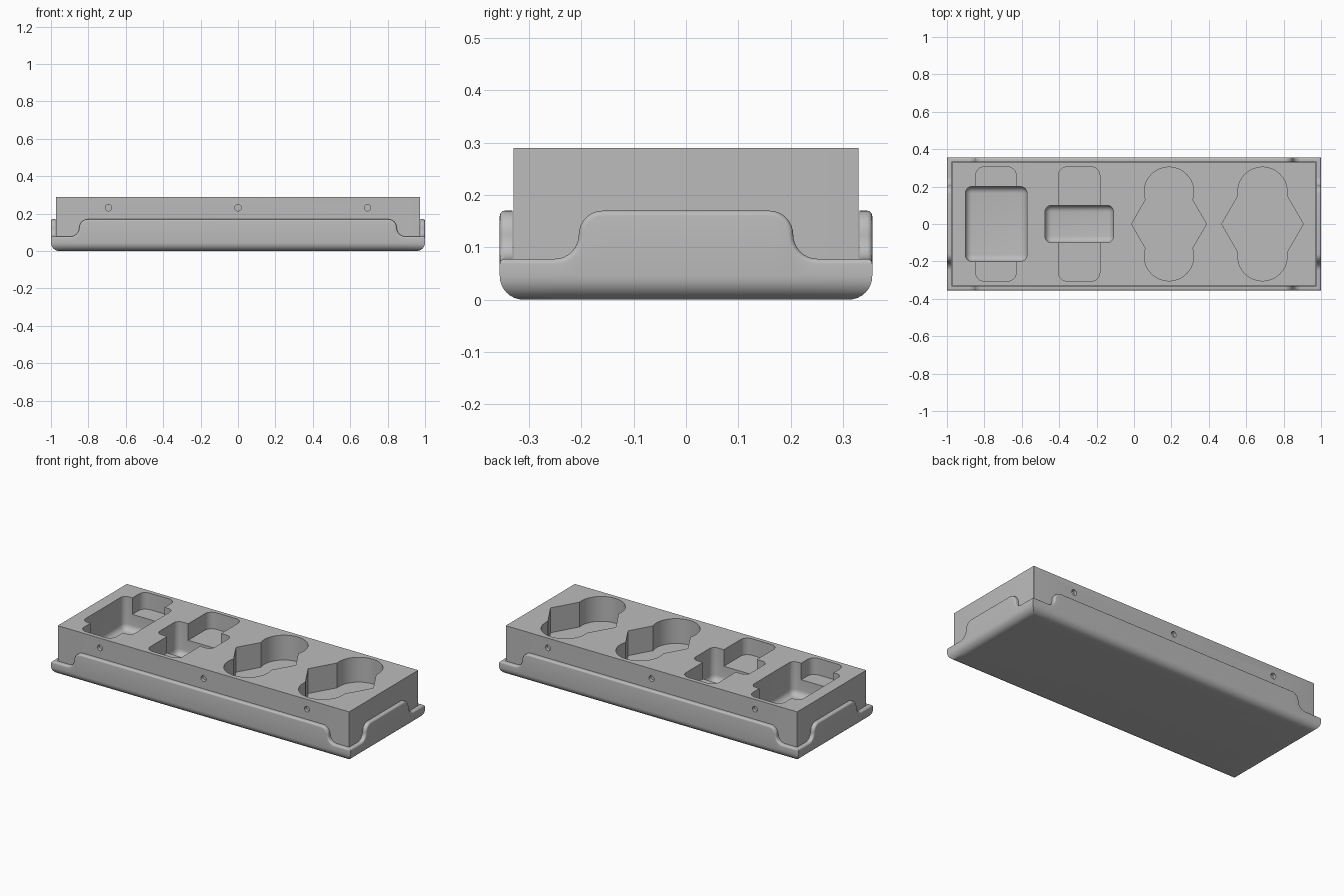
import bpy, bmesh
from math import sin, cos, pi, acos, sqrt, radians
from mathutils import Matrix

cube = bpy.data.objects.get("Cube")
if cube:
    bpy.data.objects.remove(cube, do_unlink=True)

grey = bpy.data.materials.new("plain grey")
grey.use_nodes = True
grey.diffuse_color = (0.5, 0.5, 0.5, 1)
grey.node_tree.nodes["Principled BSDF"].inputs["Base Color"].default_value = (0.5, 0.5, 0.5, 1)

HALF_X, HALF_Y = 1.0, 0.356      # tray half size
WALL, FLOOR = 0.024, 0.02        # tray thickness
LOW, HIGH = 0.078, 0.17          # rim heights
FILLET, LIP = 0.045, 0.01        # bottom and rim rounding
TOP = 0.29


def make_object(name, bm):
    bmesh.ops.recalc_face_normals(bm, faces=bm.faces)
    mesh = bpy.data.meshes.new(name)
    bm.to_mesh(mesh)
    bm.free()
    mesh.materials.append(grey)
    obj = bpy.data.objects.new(name, mesh)
    bpy.context.collection.objects.link(obj)
    return obj


def prism(name, outline, z0, z1):
    bm = bmesh.new()
    face = bm.faces.new([bm.verts.new((x, y, z0)) for x, y in outline])
    top = bmesh.ops.extrude_face_region(bm, geom=[face])["geom"]
    bmesh.ops.translate(bm, vec=(0, 0, z1 - z0),
                        verts=[v for v in top if isinstance(v, bmesh.types.BMVert)])
    return make_object(name, bm)


def arc(cx, cy, r, a0, a1, n):
    return [(cx + r * cos(a0 + (a1 - a0) * i / n), cy + r * sin(a0 + (a1 - a0) * i / n))
            for i in range(n + 1)]


def rounded_rect(cx, cy, hx, hy, r):
    points = []
    for k, (sx, sy) in enumerate([(1, 1), (-1, 1), (-1, -1), (1, -1)]):
        points += arc(cx + sx * (hx - r), cy + sy * (hy - r), r, k * pi / 2, (k + 1) * pi / 2, 8)
    return points


def lobed_hexagon(cx, radius, lobe_y, lobe_r):
    # Hexagon joined with one round lobe at the front and one at the back
    start = pi / 6 - acos((sqrt(3) * radius - lobe_y) / 2 / lobe_r)
    back = arc(cx, lobe_y, lobe_r, start, pi - start, 32)
    front = arc(cx, -lobe_y, lobe_r, pi + start, 2 * pi - start, 32)
    return [(cx + radius, 0)] + back + [(cx - radius, 0)] + front


def box_pocket(name, cx, hx, hy, depth, r):
    bm = bmesh.new()
    size = Matrix.Diagonal((2 * hx, 2 * hy, 0.4, 1))
    bmesh.ops.create_cube(bm, size=1, matrix=Matrix.Translation((cx, 0, TOP - depth + 0.2)) @ size)
    edges = [e for e in bm.edges if min(v.co.z for v in e.verts) < TOP]
    bmesh.ops.bevel(bm, geom=edges, offset=r, segments=6, profile=0.5, affect='EDGES')
    return make_object(name, bm)


def cut(obj, cutters):
    bpy.context.view_layer.objects.active = obj
    for cutter in cutters:
        cutter.hide_render = True
        mod = obj.modifiers.new("cut", 'BOOLEAN')
        mod.operation, mod.solver, mod.object = 'DIFFERENCE', 'EXACT', cutter
        bpy.ops.object.modifier_apply(modifier=mod.name)
        bpy.data.objects.remove(cutter, do_unlink=True)


def rim_stations(half):
    # Rim line of one wall: position, height and outward normal
    r = (HIGH - LOW) / 2
    inner = half - 0.105 - 2 * r
    right = []
    for i in range(9):
        a = pi / 2 * (1 - i / 8)
        right.append((inner + r * cos(a), HIGH - r + r * sin(a), cos(a), sin(a)))
    for i in range(1, 9):
        a = pi + pi / 2 * i / 8
        right.append((inner + 2 * r + r * cos(a), LOW + r + r * sin(a), -cos(a), -sin(a)))
    right.append((half, LOW, 0, 1))
    return [(-t, h, -nt, nz) for t, h, nt, nz in reversed(right)] + right


def tray():
    bm = bmesh.new()
    for turn in range(4):
        half, reach = (HALF_X, HALF_Y) if turn % 2 == 0 else (HALF_Y, HALF_X)
        spin = Matrix.Rotation(turn * pi / 2, 3, 'Z')
        rows = []
        for t, h, nt, nz in rim_stations(half):
            # Section: bottom fillet, outer face, rounded rim, inner face
            section = [(FILLET - FILLET * sin(a), FILLET - FILLET * cos(a), 0)
                       for a in [pi / 2 * i / 8 for i in range(9)]]
            for i in range(6):
                a = pi / 2 * i / 5
                k = LIP * (1 - sin(a))
                section.append((LIP * (1 - cos(a)), h - nz * k, nt * k))
            section += [(WALL, h, 0), (WALL, FLOOR, 0)]
            row = []
            for inset, z, shift in section:
                s = t - shift
                if abs(t) == half:       # mitred corner
                    s = (half - inset) * (1 if t > 0 else -1)
                else:
                    limit = half - inset
                    s = max(-limit, min(limit, s))
                point = spin @ Matrix.Translation((s, -(reach - inset), z)).translation
                row.append(bm.verts.new(point))
            rows.append(row)
        for a, b in zip(rows, rows[1:]):
            for i in range(len(a) - 1):
                bm.faces.new((a[i], b[i], b[i + 1], a[i + 1]))
    bmesh.ops.remove_doubles(bm, verts=bm.verts, dist=0.0002)
    bmesh.ops.holes_fill(bm, edges=bm.edges, sides=0)
    return make_object("tray", bm)


# Tray with scalloped rim
parts = [tray()]

# Insert block with four pockets
block = prism("insert_block", rounded_rect(0, 0, HALF_X - 0.026, HALF_Y - 0.026, 0.002), 0.021, TOP)
above = TOP + 0.1
cutters = []
for cx, hx, hy, slot_x, slot_hx in [(-0.737, 0.165, 0.2, -0.738, 0.108),
                                    (-0.293, 0.183, 0.1, -0.293, 0.11)]:
    cutters.append(prism("finger_slot", rounded_rect(slot_x, 0, slot_hx, 0.305, 0.045), TOP - 0.1, above))
    cutters.append(box_pocket("box_pocket", cx, hx, hy, 0.2, 0.035))
for cx, radius in [(0.187, 0.2), (0.687, 0.218)]:
    cutters.append(prism("lobed_pocket", lobed_hexagon(cx, radius, 0.172, 0.132), TOP - 0.15, above))

# Round magnet holes along the front and back
for x in (-0.692, 0, 0.692):
    for side in (-1, 1):
        hole = prism("hole", arc(0, 0, 0.017, 0, 2 * pi * 23 / 24, 23), -0.02, 0.02)
        hole.data.transform(Matrix.Translation((x, side * (HALF_Y - 0.026), 0.231))
                            @ Matrix.Rotation(pi / 2, 4, 'X'))
        cutters.append(hole)
cut(block, cutters)
parts.append(block)

bpy.ops.object.select_all(action='DESELECT')
for part in parts:
    part.select_set(True)
bpy.context.view_layer.objects.active = parts[0]
bpy.ops.object.shade_smooth_by_angle(angle=radians(35))
